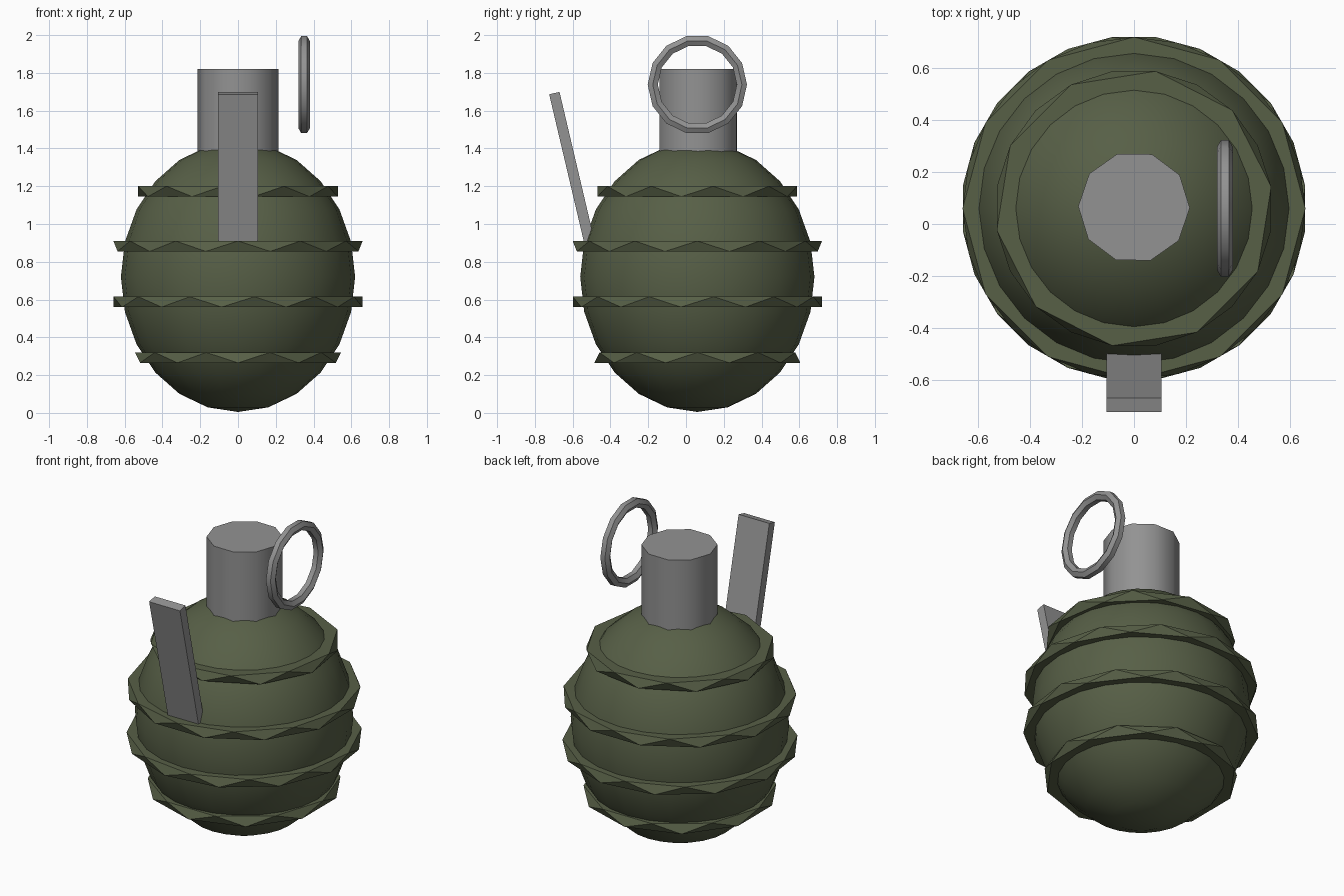
import bpy, bmesh, math
from mathutils import Matrix

if "Cube" in bpy.data.objects:
    bpy.data.objects.remove(bpy.data.objects["Cube"])

CY = 0.06  # body axis in y


def material(name, rgb):
    m = bpy.data.materials.new(name)
    m.diffuse_color = (*rgb, 1)
    m.use_nodes = True
    m.node_tree.nodes["Principled BSDF"].inputs["Base Color"].default_value = m.diffuse_color
    return m


green = material("olive green", (0.095, 0.115, 0.062))
grey = material("metal grey", (0.29, 0.29, 0.29))


def make(name, bm, mat, smooth_angle=None):
    bmesh.ops.recalc_face_normals(bm, faces=bm.faces)
    me = bpy.data.meshes.new(name)
    bm.to_mesh(me)
    bm.free()
    ob = bpy.data.objects.new(name, me)
    bpy.context.collection.objects.link(ob)
    me.materials.append(mat)
    if smooth_angle:
        bpy.ops.object.select_all(action='DESELECT')
        ob.select_set(True)
        bpy.context.view_layer.objects.active = ob
        bpy.ops.object.shade_smooth_by_angle(angle=math.radians(smooth_angle))
    return ob


# Egg-shaped body
bm = bmesh.new()
bmesh.ops.create_uvsphere(
    bm, u_segments=24, v_segments=12, radius=1,
    matrix=Matrix.Translation((0, CY, 0.72)) @ Matrix.Diagonal((0.62, 0.62, 0.715, 1)))
make("body", bm, green, 40)


# Faceted bands: antiprisms whose lower polygon is turned half a step
def band(name, z0, z1, r, n, turn):
    bm = bmesh.new()

    def loop(z, rad, shift):
        return [bm.verts.new((rad * math.cos(2 * math.pi * (i + shift) / n),
                              CY + rad * math.sin(2 * math.pi * (i + shift) / n), z))
                for i in range(n)]
    top, low = loop(z1, r, turn), loop(z0, r, turn + 0.5)
    for i in range(n):
        j = (i + 1) % n
        bm.faces.new((top[i], low[i], top[j]))
        bm.faces.new((low[i], low[j], top[j]))
    bm.faces.new(top)
    bm.faces.new(low[::-1])
    make(name, bm, green)


for k, (z0, z1, r, n, t) in enumerate([
        (0.265, 0.32, 0.545, 10, 0.0), (0.56, 0.615, 0.665, 12, 0.25),
        (0.855, 0.91, 0.66, 12, 0.0), (1.145, 1.20, 0.535, 10, 0.25)]):
    band(f"band_{k + 1}", z0, z1, r, n, t)

# Fuse neck
bm = bmesh.new()
bmesh.ops.create_cone(bm, cap_ends=True, segments=10, radius1=0.215, radius2=0.215, depth=0.46,
                      matrix=Matrix.Translation((0, 0.065, 1.59)) @ Matrix.Rotation(0.3, 4, 'Z'))
make("fuse_neck", bm, grey, 40)

# Safety lever, leaning out from the body
bm = bmesh.new()
lean = math.atan2(0.18, 0.765)
bmesh.ops.create_cube(
    bm, size=1,
    matrix=Matrix.Translation((0, -0.697, 1.693)) @ Matrix.Rotation(lean, 4, 'X')
    @ Matrix.Translation((0, 0, -0.41)) @ Matrix.Diagonal((0.212, 0.056, 0.82, 1)))
make("safety_lever", bm, grey)

# Pull ring standing beside the neck
bm = bmesh.new()
N, M, R, r = 14, 6, 0.236, 0.031
v = [[bm.verts.new((0.35 + r * math.sin(2 * math.pi * j / M + math.pi / 6),
                    CY + (R + r * math.cos(2 * math.pi * j / M + math.pi / 6)) * math.cos(2 * math.pi * i / N),
                    1.738 + (R + r * math.cos(2 * math.pi * j / M + math.pi / 6)) * math.sin(2 * math.pi * i / N)))
      for j in range(M)] for i in range(N)]
for i in range(N):
    for j in range(M):
        a, b = (i + 1) % N, (j + 1) % M
        bm.faces.new((v[i][j], v[a][j], v[a][b], v[i][b]))
make("pull_ring", bm, grey, 40)
